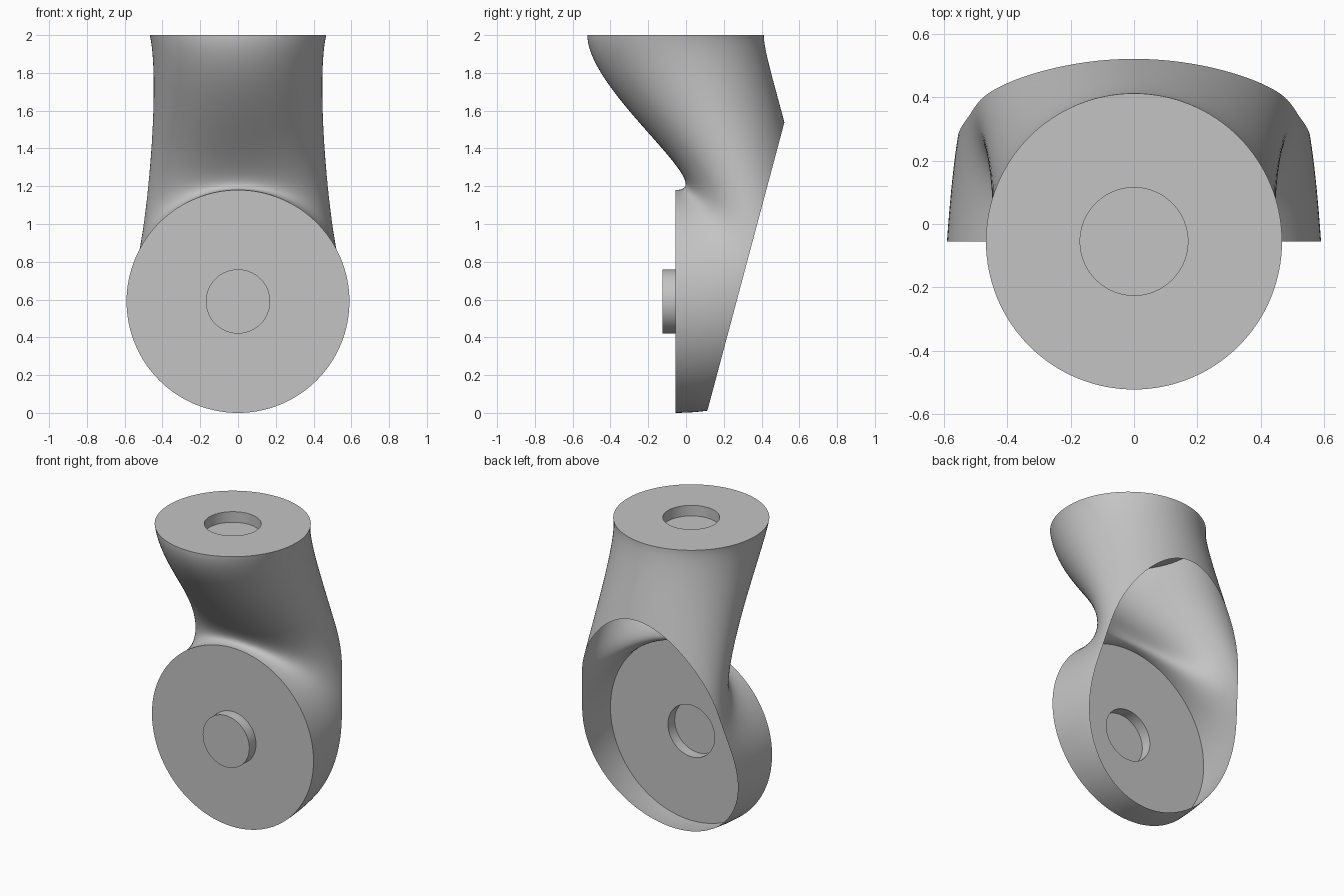
import bpy
import bmesh
import math
from mathutils import Vector, Matrix

if "Cube" in bpy.data.objects:
    bpy.data.objects.remove(bpy.data.objects["Cube"], do_unlink=True)

TOP_R, FRONT_R = 0.467, 0.59
TOP_C = Vector((0, -0.055, 2.0))
FRONT_C = Vector((0, -0.055, FRONT_R))
BOSS_R, BOSS_DEPTH = 0.17, 0.07
SIDES, ROWS = 128, 64

grey = bpy.data.materials.new("light grey")
grey.use_nodes = True
color = (0.55, 0.55, 0.55, 1)
grey.diffuse_color = color
grey.node_tree.nodes["Principled BSDF"].inputs["Base Color"].default_value = color


def skin(bm, rings, cap=False):
    """Join a series of rings with quads, optionally capping the last."""
    loops = [[bm.verts.new(p) for p in ring] for ring in rings]
    for a, b in zip(loops, loops[1:]):
        for i in range(SIDES):
            j = (i + 1) % SIDES
            bm.faces.new((a[i], a[j], b[j], b[i]))
    if cap:
        bm.faces.new(loops[-1])


def finish(name, bm):
    mesh = bpy.data.meshes.new(name)
    bm.to_mesh(mesh)
    bm.free()
    mesh.materials.append(grey)
    obj = bpy.data.objects.new(name, mesh)
    bpy.context.collection.objects.link(obj)
    bpy.ops.object.select_all(action="DESELECT")
    obj.select_set(True)
    bpy.context.view_layer.objects.active = obj
    bpy.ops.object.shade_smooth_by_angle(angle=math.radians(35))
    return obj


def flange(name, radius, step, matrix):
    """Flat disc with a round step in its middle, facing local +z."""
    bm = bmesh.new()
    profile = [(radius, 0), (BOSS_R, 0), (BOSS_R, step), (0.04, step)]
    angles = [math.tau * i / SIDES for i in range(SIDES)]
    skin(bm, [[matrix @ Vector((r * math.cos(a), r * math.sin(a), h)) for a in angles]
              for r, h in profile], cap=True)
    return finish(name, bm)


def shell_point(a, t):
    """Curve leaving the top disc downward and meeting the front disc from behind."""
    s, c = math.sin(a), math.cos(a)
    p0 = TOP_C + Vector((TOP_R * s, -TOP_R * c, 0))
    p3 = FRONT_C + Vector((FRONT_R * s, 0, FRONT_R * c))
    reach = 0.75 - 0.5 * c + 0.25 * s * s
    p1 = p0 + Vector((-0.07 * s, 0, -0.3))
    p2 = p3 + Vector((-0.07 * s, reach, 0))
    u = 1 - t
    return u**3 * p0 + 3 * u * u * t * p1 + 3 * u * t * t * p2 + t**3 * p3


# Curved housing shell, open along a slanted plane at the back
bm = bmesh.new()
skin(bm, [[shell_point(math.tau * i / SIDES, 1 - row / ROWS) for i in range(SIDES)]
          for row in range(ROWS + 1)])
bmesh.ops.bisect_plane(bm, geom=bm.verts[:] + bm.edges[:] + bm.faces[:],
                       plane_co=(0, 0.11, 0), plane_no=(0, 1.535, -0.41),
                       clear_outer=True)
finish("housing_shell", bm)

# Top flange with a socket, front flange with a raised boss
flange("top_flange", TOP_R, -BOSS_DEPTH, Matrix.Translation(TOP_C))
flange("front_flange", FRONT_R, BOSS_DEPTH,
       Matrix.Translation(FRONT_C) @ Matrix.Rotation(math.pi / 2, 4, "X"))
